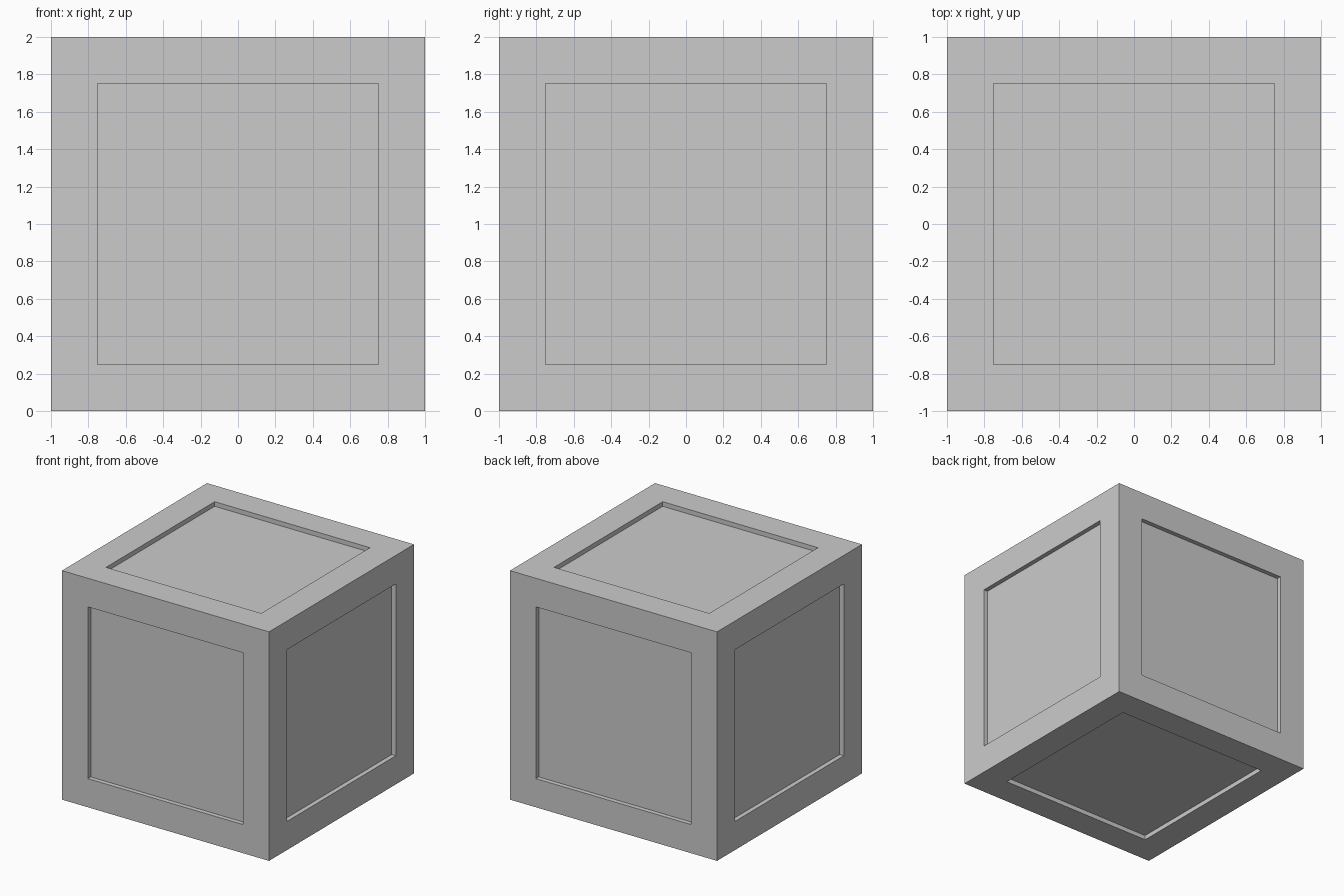
import bpy, bmesh

if "Cube" in bpy.data.objects:
    bpy.data.objects.remove(bpy.data.objects["Cube"])

SIZE, BORDER, DEPTH = 2.0, 0.25, 0.04

bm = bmesh.new()
bmesh.ops.create_cube(bm, size=SIZE)
bmesh.ops.translate(bm, verts=bm.verts, vec=(0, 0, SIZE / 2))

# Frame border on every side, then straight walls down to the sunken panel
panels = list(bm.faces)
bmesh.ops.inset_individual(bm, faces=panels, thickness=BORDER, depth=0, use_even_offset=True)
bmesh.ops.inset_individual(bm, faces=panels, thickness=0, depth=-DEPTH)

mesh = bpy.data.meshes.new("crate")
bm.to_mesh(mesh)
bm.free()
bpy.context.collection.objects.link(bpy.data.objects.new("crate", mesh))
